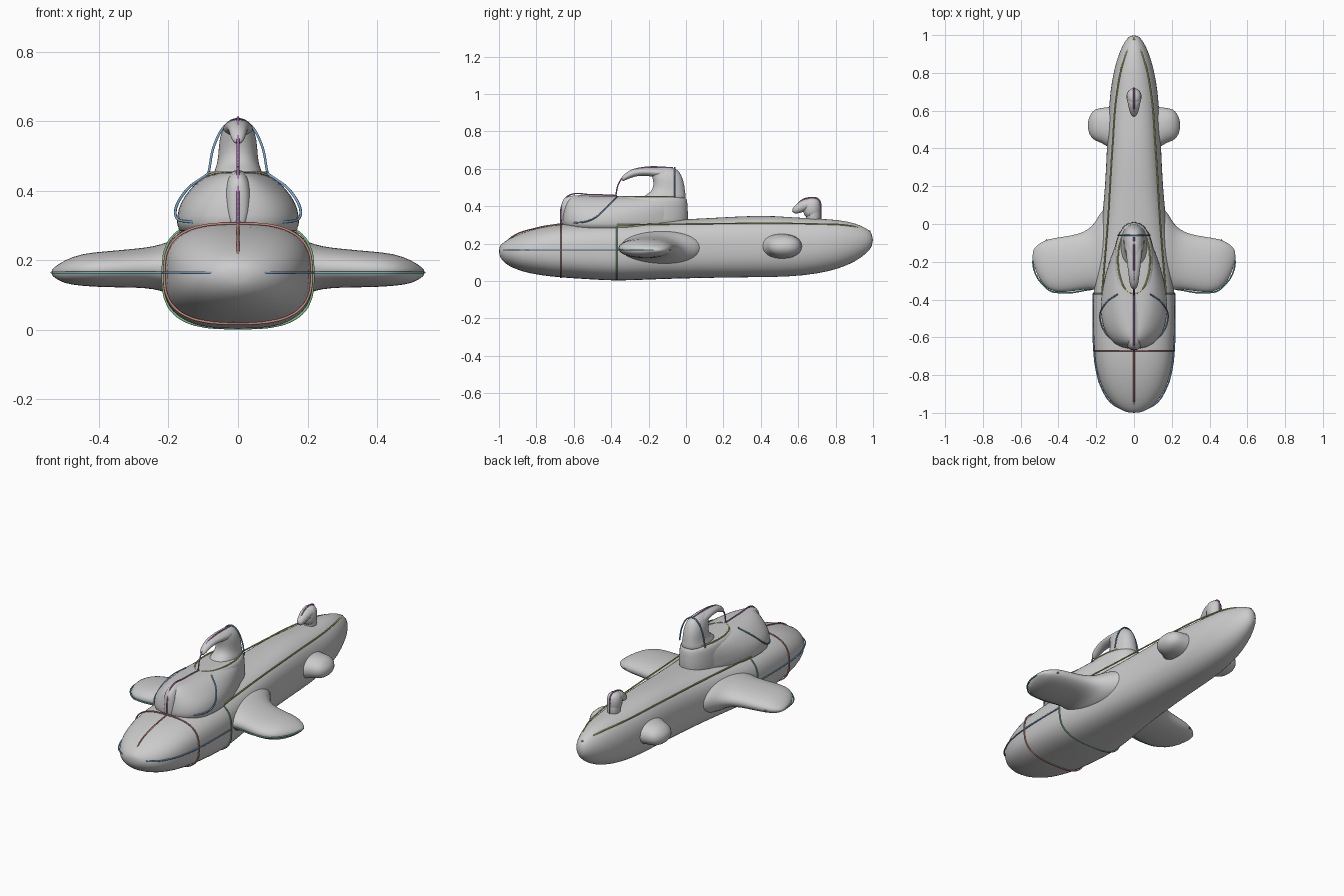
import bpy, bmesh, math
from mathutils import Vector

SIDES = 28


def ring(c, u, v, p=2.0):
    """Superellipse ring around c, spanned by half-axes u and v."""
    pts = []
    for i in range(SIDES):
        a = 2 * math.pi * i / SIDES
        ca, sa = math.cos(a), math.sin(a)
        k = (abs(ca) ** p + abs(sa) ** p) ** (-1 / p)
        pts.append(Vector(c) + Vector(u) * ca * k + Vector(v) * sa * k)
    return pts


def loft(name, rings, level=1):
    bm = bmesh.new()
    rows = [[bm.verts.new(p) for p in r] for r in rings]
    n = len(rows[0])
    for a, b in zip(rows, rows[1:]):
        for i in range(n):
            bm.faces.new((a[i], a[(i + 1) % n], b[(i + 1) % n], b[i]))
    bm.faces.new(rows[0][::-1])
    bm.faces.new(rows[-1])
    bmesh.ops.recalc_face_normals(bm, faces=bm.faces)
    for f in bm.faces:
        f.smooth = True
    me = bpy.data.meshes.new(name)
    bm.to_mesh(me)
    bm.free()
    ob = bpy.data.objects.new(name, me)
    bpy.context.collection.objects.link(ob)
    mod = ob.modifiers.new("smooth", 'SUBSURF')
    mod.levels = mod.render_levels = level
    return ob


def stroke(name, pts, color, closed=False):
    """Thin coloured guide wire through the given points."""
    cu = bpy.data.curves.new(name, 'CURVE')
    cu.dimensions = '3D'
    cu.bevel_depth = 0.004
    cu.bevel_resolution = 1
    cu.resolution_u = 6
    sp = cu.splines.new('BEZIER')
    sp.bezier_points.add(len(pts) - 1)
    for b, p in zip(sp.bezier_points, pts):
        b.co = p
        b.handle_left_type = b.handle_right_type = 'AUTO'
    sp.use_cyclic_u = closed
    ob = bpy.data.objects.new(name, cu)
    bpy.context.collection.objects.link(ob)
    mat = bpy.data.materials.new(name + "_colour")
    mat.diffuse_color = (*color, 1)
    cu.materials.append(mat)


# hull: y, half width, bottom, top, squareness
hull = [(-1.0, .03, .14, .18, 2), (-.985, .07, .11, .20, 2), (-.95, .118, .08, .225, 2.1),
        (-.88, .167, .05, .258, 2.3), (-.78, .198, .03, .288, 2.5), (-.67, .212, .018, .306, 2.8),
        (-.5, .217, .008, .312, 3), (-.37, .217, .0, .315, 3), (-.2, .197, .008, .32, 2.9),
        (0, .172, .014, .33, 2.8), (.2, .152, .018, .34, 2.7), (.4, .144, .02, .352, 2.5),
        (.55, .137, .022, .342, 2.4), (.7, .127, .037, .333, 2.3), (.82, .106, .065, .328, 2.2),
        (.91, .078, .105, .308, 2), (.97, .048, .15, .28, 2), (1.0, .02, .19, .25, 2)]
loft("hull", [ring((0, y, (b + t) / 2), (w, 0, 0), (0, 0, (t - b) / 2), p)
              for y, w, b, t, p in hull])

# wings and rear pods, lofted outward: x, front y, back y, bottom, top
wing = [(.08, -.36, .14, .07, .28), (.17, -.36, .08, .085, .268), (.20, -.35, .015, .105, .253),
        (.24, -.345, -.03, .118, .24), (.30, -.352, -.055, .122, .233), (.38, -.365, -.068, .122, .226),
        (.45, -.355, -.078, .126, .22), (.50, -.30, -.10, .133, .20), (.525, -.235, -.125, .148, .183),
        (.537, -.19, -.145, .158, .172)]
pod = [(.06, .37, .63, .11, .255), (.13, .40, .62, .12, .252), (.17, .43, .615, .125, .248),
       (.205, .44, .61, .13, .24), (.23, .46, .585, .145, .22), (.245, .50, .545, .17, .195)]
for side, s in (("left", -1), ("right", 1)):
    for part, table in (("wing", wing), ("rear_pod", pod)):
        loft(f"{side}_{part}", [ring((s * x, (f + k) / 2, (b + t) / 2), (0, (k - f) / 2, 0),
                                     (0, 0, (t - b) / 2), 2.2) for x, f, k, b, t in table])

# canopy: teardrop outlines stacked upward: z, half width, front y, back y, taper
canopy = [(.26, .18, -.66, .0, .3), (.31, .182, -.665, .0, .3), (.35, .178, -.662, .0, .28),
          (.385, .16, -.655, .0, .2), (.42, .128, -.645, .0, .08), (.44, .1, -.63, -.01, 0),
          (.452, .065, -.61, -.03, 0), (.455, .035, -.58, -.06, 0)]
rings = []
for z, w, f, k, taper in canopy:
    r = []
    for i in range(SIDES):
        a = 2 * math.pi * i / SIDES
        ca, sa = math.cos(a), math.sin(a)
        shape = math.copysign(abs(sa) ** .85, sa) * (.8 + taper * ca) / (.8 + taper * .25)
        r.append(Vector((w * shape, (f + k) / 2 - (k - f) / 2 * ca, z)))
    rings.append(r)
loft("canopy", rings)

# oval tower behind the canopy, and the canopy's raised centre rib
loft("rear_tower", [ring((0, -.21, z), (w, 0, 0), (0, l, 0), 2.2)
                    for z, w, l in ((.26, .11, .22), (.33, .11, .222), (.41, .107, .22),
                                    (.44, .1, .215), (.452, .085, .2), (.455, .05, .15))])
loft("canopy_rib", [ring((0, y, (b + t) / 2), (w, 0, 0), (0, 0, (t - b) / 2), 2.4)
                    for y, w, b, t in ((-.668, .015, .30, .40), (-.66, .03, .29, .435),
                                       (-.635, .04, .28, .456), (-.55, .045, .28, .461),
                                       (-.40, .045, .28, .459), (-.30, .03, .28, .45))])

# post on the cabin: z, half width, front y, back y
post = [(.42, .075, -.24, 0), (.455, .07, -.23, 0), (.475, .06, -.185, -.005), (.51, .056, -.172, -.008),
        (.55, .054, -.178, -.018), (.585, .042, -.19, -.035), (.603, .026, -.19, -.06), (.608, .01, -.16, -.09)]
loft("cabin_post", [ring((0, (f + k) / 2, z), (w, 0, 0), (0, (k - f) / 2, 0), 2.3)
                    for z, w, f, k in post])


def arm(name, path):
    """Elliptical tube in the yz plane: y, z, half thickness, half width."""
    rs = []
    for i, (y, z, t, w) in enumerate(path):
        a, b = path[max(i - 1, 0)], path[min(i + 1, len(path) - 1)]
        d = Vector((0, b[0] - a[0], b[1] - a[1])).normalized()
        rs.append(ring((0, y, z), (w, 0, 0), Vector((0, -d.z, d.y)) * t))
    loft(name, rs)


arm("cabin_horn", [(-.08, .573, .03, .045), (-.15, .580, .027, .043), (-.21, .585, .022, .036),
                   (-.26, .583, .021, .03), (-.30, .571, .02, .025), (-.33, .552, .015, .02),
                   (-.342, .537, .007, .01)])
arm("tail_hook", [(.68, .30, .04, .035), (.68, .35, .038, .035), (.68, .39, .04, .037),
                  (.67, .413, .034, .038), (.64, .408, .034, .034), (.60, .387, .026, .025),
                  (.57, .368, .014, .014)])
# rounded crown of the hook
loft("tail_hook_crown", [ring((0, .673, z), (w, 0, 0), (0, l, 0))
                         for z, w, l in ((.33, .04, .048), (.41, .042, .047), (.432, .032, .04),
                                         (.444, .015, .02))])

# coloured guide wires
RED, BLUE, GOLD = (.6, .25, .2), (.2, .4, .65), (.55, .55, .15)
VIOLET, TEAL, GREEN = (.5, .2, .55), (.15, .5, .45), (.2, .5, .25)
stroke("nose_line", [(0, -.995, .165), (0, -.93, .236), (0, -.8, .283), (0, -.665, .306)], RED)
stroke("windscreen_line", [(0, -.672, .19), (0, -.67, .31), (0, -.665, .4), (0, -.63, .455),
                           (0, -.5, .461), (0, -.37, .457)], VIOLET)
stroke("horn_line", [(0, -.375, .46), (0, -.36, .52), (0, -.31, .58), (0, -.23, .606),
                     (0, -.07, .606)], VIOLET)
stroke("hook_line", [(0, .57, .37), (0, .61, .425), (0, .66, .445), (0, .71, .435),
                     (0, .72, .38), (0, .72, .33)], VIOLET)
stroke("cabin_top_line", [(.085 * math.sin(a), -.19 - .18 * math.cos(a), .452)
                          for a in [i * math.pi / 6 for i in range(12)]], GOLD, True)
stroke("post_line", [(-.085, -.06, .45), (-.065, -.06, .54), (-.03, -.06, .594), (0, -.06, .606),
                     (.03, -.06, .594), (.065, -.06, .54), (.085, -.06, .45)], BLUE)
stroke("nose_ring", ring((0, -.67, .162), (.212, 0, 0), (0, 0, .144), 2.8), RED, True)
stroke("wing_ring", ring((0, -.37, .160), (.216, 0, 0), (0, 0, .155), 3), GREEN, True)
for side, s in (("left", -1), ("right", 1)):
    stroke(f"{side}_nose_side_line", [(0, -.995, .165), (s * .11, -.955, .165), (s * .170, -.87, .165),
                                      (s * .198, -.78, .165), (s * .212, -.67, .165),
                                      (s * .217, -.37, .165)], BLUE)
    stroke(f"{side}_canopy_line", [(s * .005, -.664, .31), (s * .13, -.60, .31), (s * .18, -.50, .33),
                                   (s * .15, -.42, .40), (s * .085, -.37, .45)], BLUE)
    stroke(f"{side}_deck_line", [(s * .17, -.37, .30), (s * .14, 0, .305), (s * .115, .4, .308),
                                 (s * .09, .7, .305), (s * .05, .88, .295), (0, .985, .265)], GOLD)
    stroke(f"{side}_wing_line", [(s * .22, -.345, .165), (s * .38, -.364, .165), (s * .46, -.343, .165),
                                 (s * .533, -.17, .165), (s * .46, -.082, .165)], TEAL)
